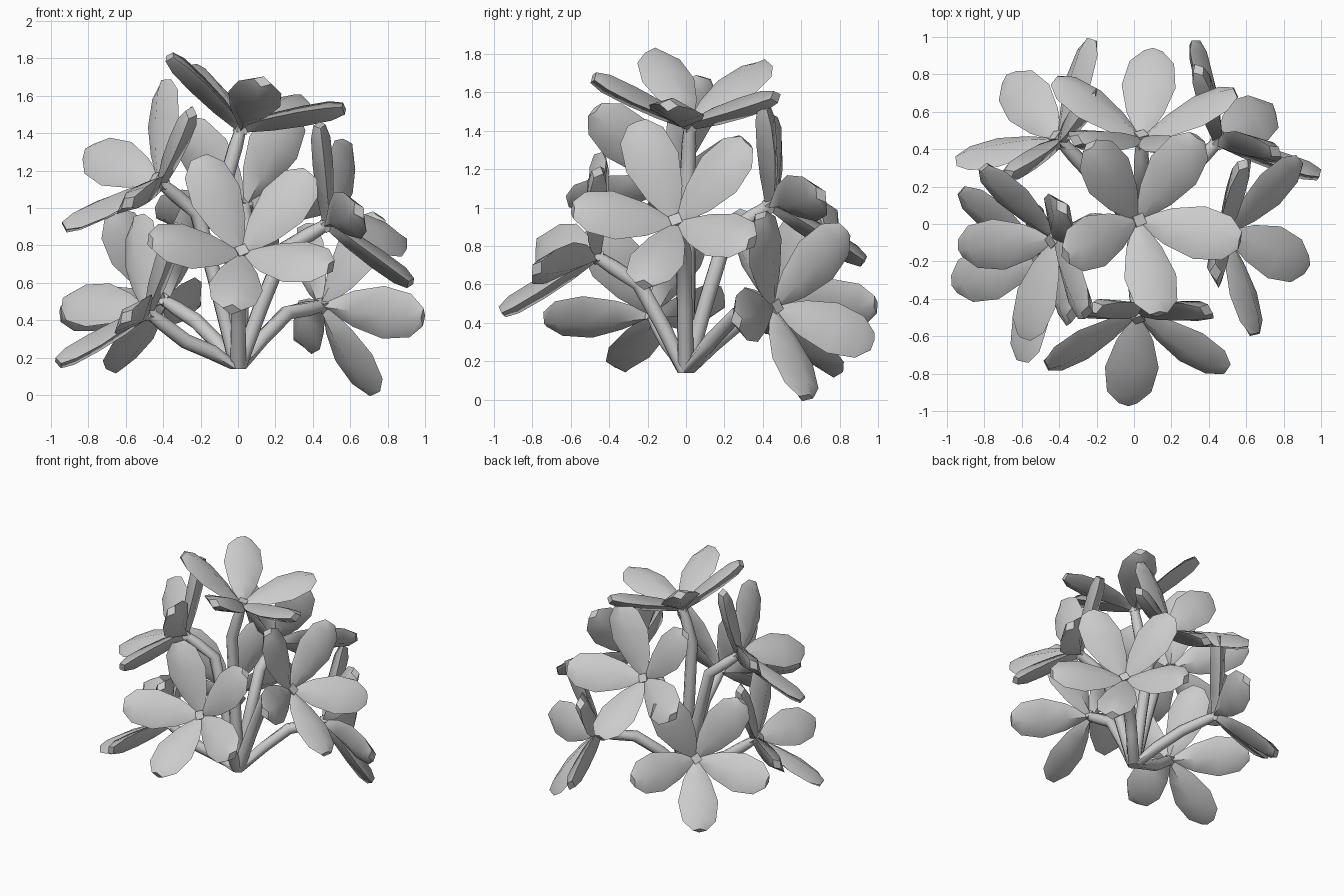
import bpy, bmesh, math
from mathutils import Vector, Matrix

if "Cube" in bpy.data.objects:
    bpy.data.objects.remove(bpy.data.objects["Cube"])

# Flowers: hub centre, facing axis, position of one petal tip
FLOWERS = {
    "top":         ((.02, .02, 1.44), (.28, .04, .96), (.53, -.08, 1.55)),
    "front":       ((.02, -.48, .755), (.06, -.84, .54), (-.04, -.97, .41)),
    "right":       ((.49, -.05, .92), (.86, -.13, .49), (.90, -.22, .56)),
    "back":        ((.04, .45, 1.02), (0, .84, .54), (.10, .92, .75)),
    "left":        ((-.42, -.08, 1.14), (-.72, -.35, .60), (-.91, -.13, .92)),
    "low_right":   ((.46, .45, .48), (.71, .69, .15), (.72, .62, .02)),
    "low_left":    ((-.49, -.18, .45), (-.75, -.32, .58), (-.99, -.33, .14)),
    "low_back":    ((-.40, .45, .51), (-.63, .66, .41), (-.65, .76, .17)),
}
BASE = Vector((0, 0, .14))
CUP = math.radians(25)      # how far petals rise toward the axis
LENGTH = .565
# Petal outline: fraction along the length, half width, bulge above, bulge below
OUTLINE = [(.03, .025, .015, .04), (.3, .1, .04, .055), (.6, .145, .05, .06),
           (.87, .12, .05, .055), (1, .05, .03, .035)]


def finish(name, bm, angle=40):
    bmesh.ops.recalc_face_normals(bm, faces=bm.faces)
    me = bpy.data.meshes.new(name)
    bm.to_mesh(me)
    bm.free()
    ob = bpy.data.objects.new(name, me)
    bpy.context.collection.objects.link(ob)
    bpy.ops.object.select_all(action='DESELECT')
    ob.select_set(True)
    bpy.context.view_layer.objects.active = ob
    bpy.ops.object.shade_smooth_by_angle(angle=math.radians(angle))
    return ob


def bridge(bm, rings):
    # Skin a list of point rings and cap both ends
    vs = [[bm.verts.new(p) for p in r] for r in rings]
    n = len(vs[0])
    for a, b in zip(vs, vs[1:]):
        for i in range(n):
            j = (i + 1) % n
            bm.faces.new((a[i], a[j], b[j], b[i]))
    bm.faces.new(vs[0][::-1])
    bm.faces.new(vs[-1])


def flower(name, centre, axis, tip):
    c, a = Vector(centre), Vector(axis).normalized()
    x = Vector(tip) - c
    x = (x - a * x.dot(a)).normalized()
    y = a.cross(x)
    frame = Matrix.Translation(c) @ Matrix((x, y, a)).transposed().to_4x4()
    # Five cupped, lens-shaped petals
    bm = bmesh.new()
    for k in range(5):
        m = frame @ Matrix.Rotation(k * math.tau / 5, 4, 'Z') @ Matrix.Rotation(-CUP, 4, 'Y')
        rings = []
        for t, w, up, down in OUTLINE:
            s = t * LENGTH
            rings.append([m @ Vector(p) for p in
                          ((s, -w, 0), (s, 0, up), (s, w, 0), (s, 0, -down))])
        bridge(bm, rings)
    finish(name + "_petals", bm, 55)
    # Small square hub
    bm = bmesh.new()
    bmesh.ops.create_cube(bm, size=1, matrix=frame @ Matrix.Rotation(.6, 4, 'Z')
                          @ Matrix.Diagonal((.06, .06, .08, 1)))
    finish(name + "_hub", bm, 20)
    # Bent eight-sided stem from the shared base
    bend = c - a * .28
    pts = [BASE, BASE.lerp(bend, .5) + Vector((0, 0, .015)), bend, c - a * .12, c]
    bm = bmesh.new()
    rings = []
    for i, p in enumerate(pts):
        d = (pts[min(i + 1, 4)] - pts[max(i - 1, 0)]).normalized()
        if i == 0:
            d = Vector((0, 0, 1))
        u = d.cross(Vector((.31, .95, .05))).normalized()
        v = d.cross(u)
        r = (.045, .042, .042, .04, .03)[i]
        rings.append([p + (u * math.cos(q * math.tau / 8) + v * math.sin(q * math.tau / 8)) * r
                      for q in range(8)])
    bridge(bm, rings)
    finish(name + "_stem", bm, 50)


for key, spec in FLOWERS.items():
    flower(key + "_flower", *spec)
